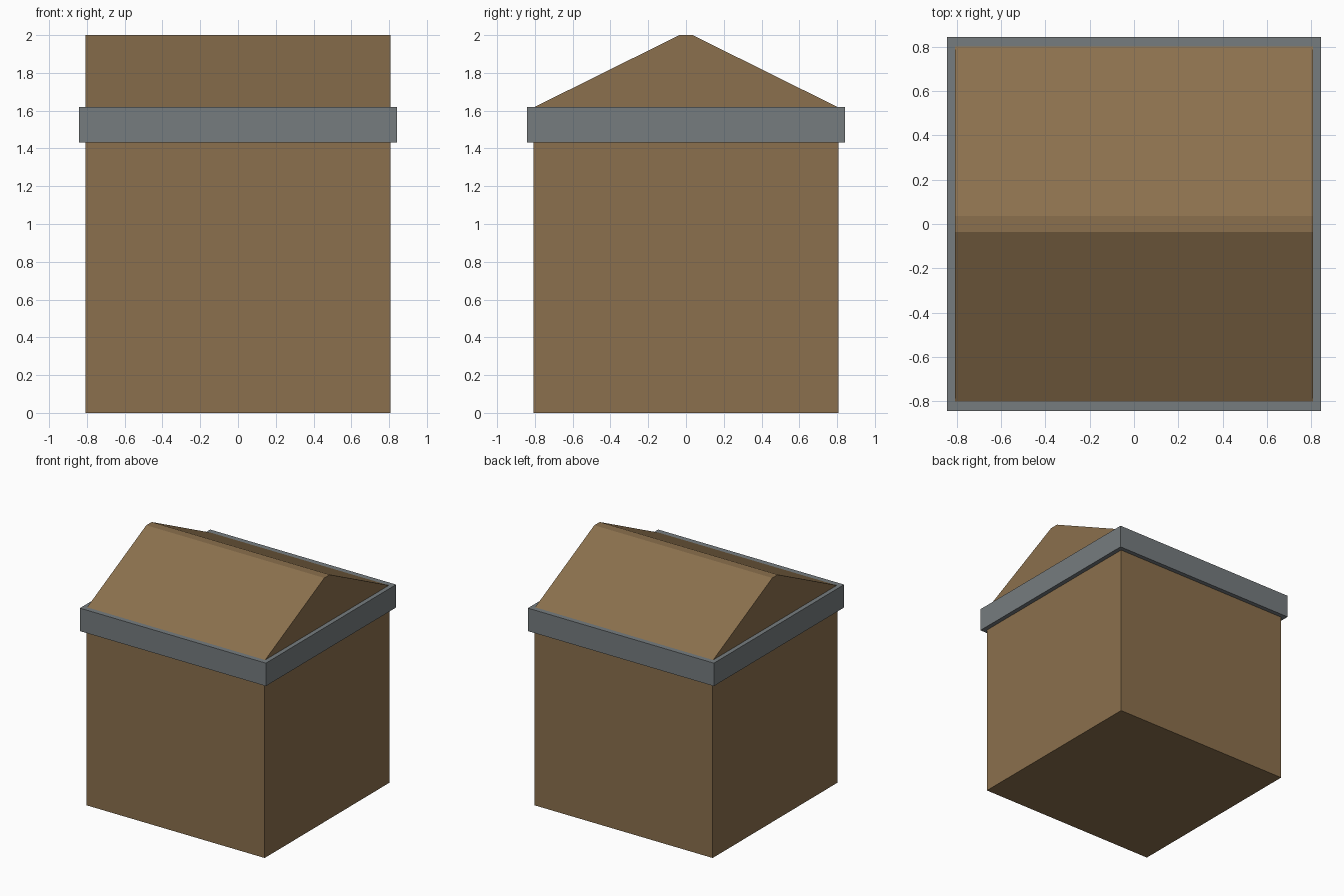
import bpy, bmesh

if "Cube" in bpy.data.objects:
    bpy.data.objects.remove(bpy.data.objects["Cube"])


def material(name, rgb):
    m = bpy.data.materials.new(name)
    m.diffuse_color = (*rgb, 1.0)
    m.use_nodes = True
    m.node_tree.nodes["Principled BSDF"].inputs["Base Color"].default_value = m.diffuse_color
    return m


def extrude_profile(name, profile, half_x, mat):
    """Extrude a closed (y, z) profile along x, centred on x = 0."""
    bm = bmesh.new()
    face = bm.faces.new([bm.verts.new((-half_x, y, z)) for y, z in profile])
    ext = bmesh.ops.extrude_face_region(bm, geom=[face])
    moved = [g for g in ext["geom"] if isinstance(g, bmesh.types.BMVert)]
    bmesh.ops.translate(bm, verts=moved, vec=(2 * half_x, 0, 0))
    bmesh.ops.recalc_face_normals(bm, faces=bm.faces)
    mesh = bpy.data.meshes.new(name)
    bm.to_mesh(mesh)
    bm.free()
    mesh.materials.append(mat)
    obj = bpy.data.objects.new(name, mesh)
    bpy.context.collection.objects.link(obj)
    return obj


brown = material("brown wood", (0.258, 0.162, 0.074))
grey = material("grey metal", (0.181, 0.202, 0.212))

# Body with gabled top and narrow flat ridge, profile mirrored in y
half = [(0.807, 0.0), (0.807, 1.617), (0.035, 2.0)]
extrude_profile("gabled_body", half + [(-y, z) for y, z in reversed(half)], 0.807, brown)

# Band around the eaves
W, LOW, HIGH = 0.843, 1.432, 1.62
extrude_profile("eaves_band", [(W, LOW), (W, HIGH), (-W, HIGH), (-W, LOW)], W, grey)
